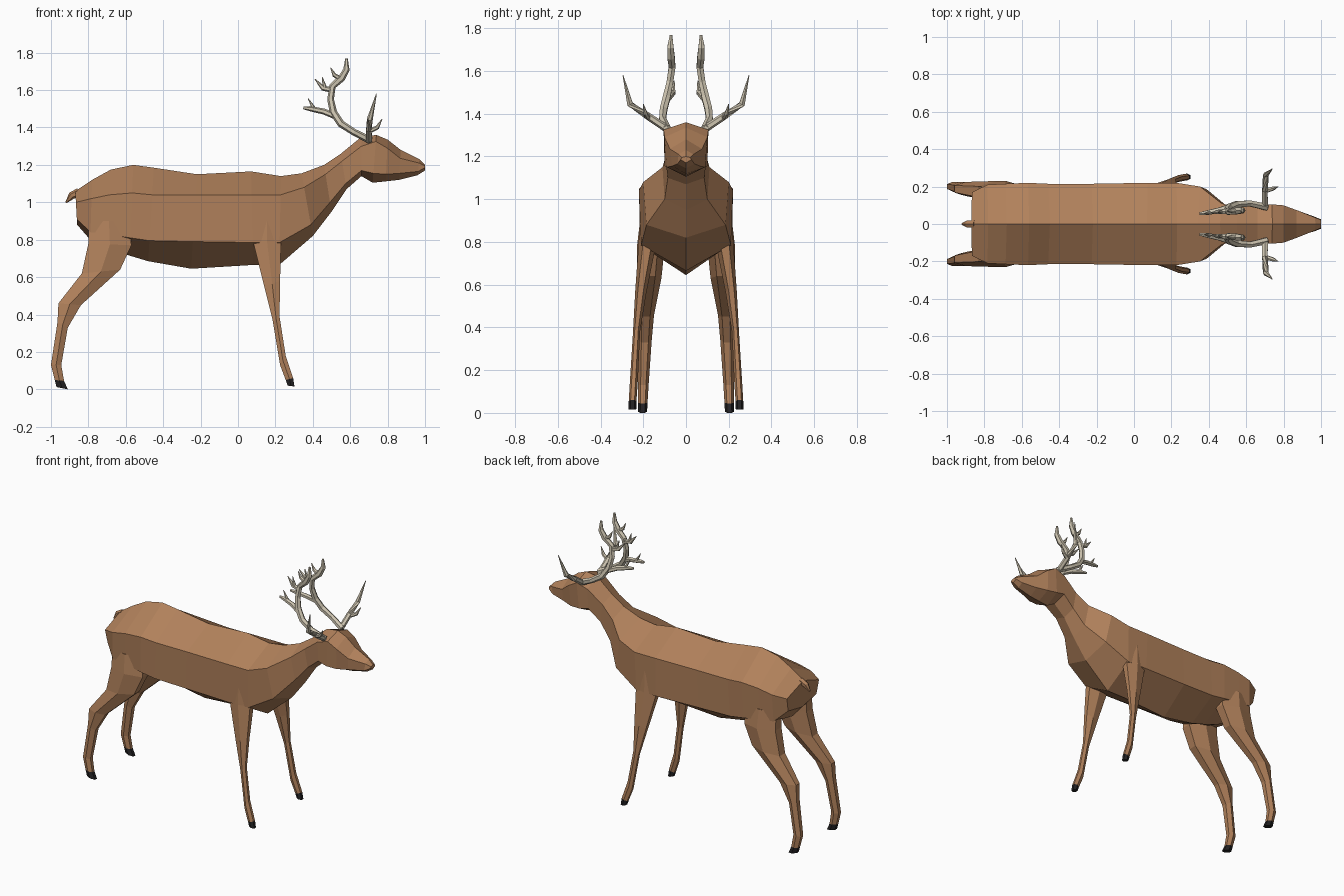
import bpy
import bmesh
from mathutils import Vector
from math import sin, cos, tau

cube = bpy.data.objects.get("Cube")
if cube:
    bpy.data.objects.remove(cube, do_unlink=True)


def make_material(name, color):
    mat = bpy.data.materials.new(name)
    mat.use_nodes = True
    mat.diffuse_color = (*color, 1.0)
    shader = next(n for n in mat.node_tree.nodes if n.type == 'BSDF_PRINCIPLED')
    shader.inputs["Base Color"].default_value = (*color, 1.0)
    return mat


fur = make_material("brown fur", (0.44, 0.22, 0.105))
horn = make_material("pale antler", (0.62, 0.56, 0.44))
hoof = make_material("black hoof", (0.016, 0.015, 0.016))


def loft(bm, rings):
    """Skin a list of equally sized point rings and cap both ends."""
    loops = [[bm.verts.new(point) for point in ring] for ring in rings]
    for lower, upper in zip(loops, loops[1:]):
        for i in range(len(lower)):
            j = (i + 1) % len(lower)
            bm.faces.new((lower[i], lower[j], upper[j], upper[i]))
    bm.faces.new(loops[0][::-1])
    bm.faces.new(loops[-1])


def finish(name, bm, mat, mirrored=False):
    """Turn a bmesh into a flat-shaded object, optionally mirrored across y."""
    bmesh.ops.recalc_face_normals(bm, faces=bm.faces[:])
    mesh = bpy.data.meshes.new(name)
    bm.to_mesh(mesh)
    bm.free()
    mesh.materials.append(mat)
    obj = bpy.data.objects.new(name, mesh)
    bpy.context.scene.collection.objects.link(obj)
    if mirrored:
        mirror = obj.modifiers.new("other side", 'MIRROR')
        mirror.use_axis = (False, True, False)
        mirror.use_mirror_merge = False
    return obj


def trunk_ring(x_top, z_top, y_up, z_up, y_low, z_low, x_bottom, z_bottom):
    """Six-sided section with a ridge, two side edges and a keel, leaning in x."""
    def lean(z):
        return x_top + (x_bottom - x_top) * (z_top - z) / (z_top - z_bottom)
    return [(x_top, 0, z_top), (lean(z_up), y_up, z_up), (lean(z_low), y_low, z_low),
            (x_bottom, 0, z_bottom), (lean(z_low), -y_low, z_low), (lean(z_up), -y_up, z_up)]


# Torso and neck base
neck_joint = (0.46, 1.2, 0.11, 1.15, 0.10, 1.0, 0.5, 0.95)
torso_sections = [
    (-0.87, 1.06, 0.17, 1.0, 0.15, 0.91, -0.86, 0.88),
    (-0.78, 1.12, 0.21, 1.02, 0.2, 0.84, -0.79, 0.8),
    (-0.68, 1.175, 0.215, 1.04, 0.205, 0.83, -0.7, 0.76),
    (-0.56, 1.2, 0.22, 1.05, 0.21, 0.81, -0.58, 0.715),
    (-0.45, 1.185, 0.215, 1.04, 0.21, 0.795, -0.48, 0.685),
    (-0.22, 1.15, 0.215, 1.04, 0.21, 0.79, -0.25, 0.645),
    (0.07, 1.165, 0.22, 1.04, 0.215, 0.785, 0.08, 0.665),
    (0.23, 1.14, 0.22, 1.04, 0.21, 0.785, 0.22, 0.665),
    (0.34, 1.155, 0.2, 1.08, 0.185, 0.88, 0.4, 0.82),
    neck_joint,
]
bm = bmesh.new()
loft(bm, [trunk_ring(*section) for section in torso_sections])
finish("torso", bm, fur)

# Neck and head
head_sections = [
    neck_joint,
    (0.55, 1.26, 0.09, 1.22, 0.085, 1.1, 0.58, 1.07),
    (0.66, 1.35, 0.1, 1.3, 0.095, 1.17, 0.66, 1.14),
    (0.74, 1.36, 0.105, 1.325, 0.1, 1.155, 0.72, 1.105),
    (0.8, 1.335, 0.1, 1.29, 0.09, 1.15, 0.79, 1.112),
    (0.87, 1.28, 0.075, 1.235, 0.065, 1.155, 0.86, 1.12),
    (0.97, 1.23, 0.035, 1.21, 0.04, 1.165, 0.96, 1.145),
    (1.0, 1.2, 0.02, 1.195, 0.025, 1.185, 1.0, 1.17),
]
bm = bmesh.new()
loft(bm, [trunk_ring(*section) for section in head_sections])
finish("neck_and_head", bm, fur)


def leg_ring(x_back, z_back, x_front, z_front, y_in, y_out):
    """Six-sided leg section with ridges on the inner and outer sides."""
    x_mid, z_mid = (x_back + x_front) / 2, (z_back + z_front) / 2
    y_mid, quarter = (y_in + y_out) / 2, (y_out - y_in) / 4
    return [(x_back, y_mid - quarter, z_back), (x_mid, y_in, z_mid),
            (x_front, y_mid - quarter, z_front), (x_front, y_mid + quarter, z_front),
            (x_mid, y_out, z_mid), (x_back, y_mid + quarter, z_back)]


def make_leg(name, sections):
    """Build a leg whose last section is the sole of the hoof."""
    rings = [leg_ring(*section) for section in sections]
    bm = bmesh.new()
    loft(bm, rings[:-1])
    finish(name + "_leg", bm, fur, mirrored=True)
    bm = bmesh.new()
    loft(bm, rings[-2:])
    finish(name + "_hoof", bm, hoof, mirrored=True)


# Legs
make_leg("rear", [
    (-0.8, 0.9, -0.58, 0.9, 0.1, 0.215),
    (-0.8, 0.78, -0.57, 0.77, 0.1, 0.23),
    (-0.835, 0.62, -0.63, 0.64, 0.115, 0.23),
    (-0.96, 0.46, -0.84, 0.45, 0.15, 0.225),
    (-0.965, 0.36, -0.91, 0.33, 0.16, 0.225),
    (-1.0, 0.13, -0.945, 0.13, 0.175, 0.225),
    (-0.98, 0.05, -0.93, 0.045, 0.18, 0.225),
    (-0.97, 0.012, -0.91, 0, 0.182, 0.225),
])
make_leg("front", [
    (0.08, 0.95, 0.23, 0.95, 0.14, 0.215),
    (0.08, 0.79, 0.23, 0.79, 0.14, 0.222),
    (0.14, 0.55, 0.225, 0.58, 0.185, 0.238),
    (0.185, 0.37, 0.222, 0.39, 0.215, 0.248),
    (0.225, 0.13, 0.255, 0.18, 0.225, 0.262),
    (0.255, 0.05, 0.295, 0.06, 0.232, 0.268),
    (0.265, 0.02, 0.302, 0.015, 0.232, 0.27),
])


def tube(bm, path, sides=6):
    """Sweep a tapering ring along points given as x, y, z, radius."""
    points = [Vector(p[:3]) for p in path]
    rings = []
    for i, (center, step) in enumerate(zip(points, path)):
        ahead = points[min(i + 1, len(points) - 1)]
        behind = points[max(i - 1, 0)]
        along = (ahead - behind).normalized()
        guide = Vector((1, 0, 0)) if abs(along.y) > 0.7 else Vector((0, 1, 0))
        across = along.cross(guide).normalized()
        over = along.cross(across)
        angles = [tau * k / sides for k in range(sides)]
        rings.append([center + step[3] * (across * cos(a) + over * sin(a)) for a in angles])
    loft(bm, rings)


# Antlers: main beam, rear tine, crown spikes and outward brow tine
antler_parts = {
    "antler_beam": [
        (0.71, 0.09, 1.33, 0.02), (0.62, 0.11, 1.375, 0.018), (0.55, 0.105, 1.42, 0.02),
        (0.51, 0.09, 1.48, 0.02), (0.495, 0.075, 1.55, 0.018), (0.505, 0.065, 1.62, 0.018),
        (0.555, 0.07, 1.665, 0.02), (0.58, 0.073, 1.71, 0.017), (0.58, 0.07, 1.768, 0.007)],
    "antler_rear_tine": [
        (0.52, 0.095, 1.46, 0.016), (0.46, 0.075, 1.485, 0.016),
        (0.39, 0.06, 1.5, 0.014), (0.35, 0.055, 1.505, 0.008)],
    "antler_rear_spike": [(0.41, 0.06, 1.495, 0.012), (0.375, 0.055, 1.555, 0.002)],
    "antler_crown_tine": [
        (0.505, 0.068, 1.6, 0.015), (0.455, 0.065, 1.61, 0.014), (0.41, 0.06, 1.66, 0.002)],
    "antler_crown_spike": [(0.465, 0.065, 1.61, 0.012), (0.45, 0.065, 1.67, 0.002)],
    "antler_top_spike": [
        (0.55, 0.07, 1.66, 0.013), (0.515, 0.07, 1.68, 0.011), (0.495, 0.07, 1.72, 0.002)],
    "antler_brow_tine": [
        (0.7, 0.09, 1.33, 0.018), (0.7, 0.18, 1.39, 0.017),
        (0.705, 0.262, 1.445, 0.016), (0.74, 0.295, 1.58, 0.002)],
    "antler_brow_spike": [
        (0.71, 0.18, 1.385, 0.014), (0.745, 0.19, 1.4, 0.011), (0.77, 0.2, 1.445, 0.002)],
}
for name, path in antler_parts.items():
    bm = bmesh.new()
    tube(bm, path)
    finish(name, bm, horn, mirrored=True)

# Tail
bm = bmesh.new()
tube(bm, [(-0.85, 0, 1.055, 0.022), (-0.89, 0, 1.035, 0.02), (-0.92, 0, 0.998, 0.004)])
finish("tail", bm, fur)
